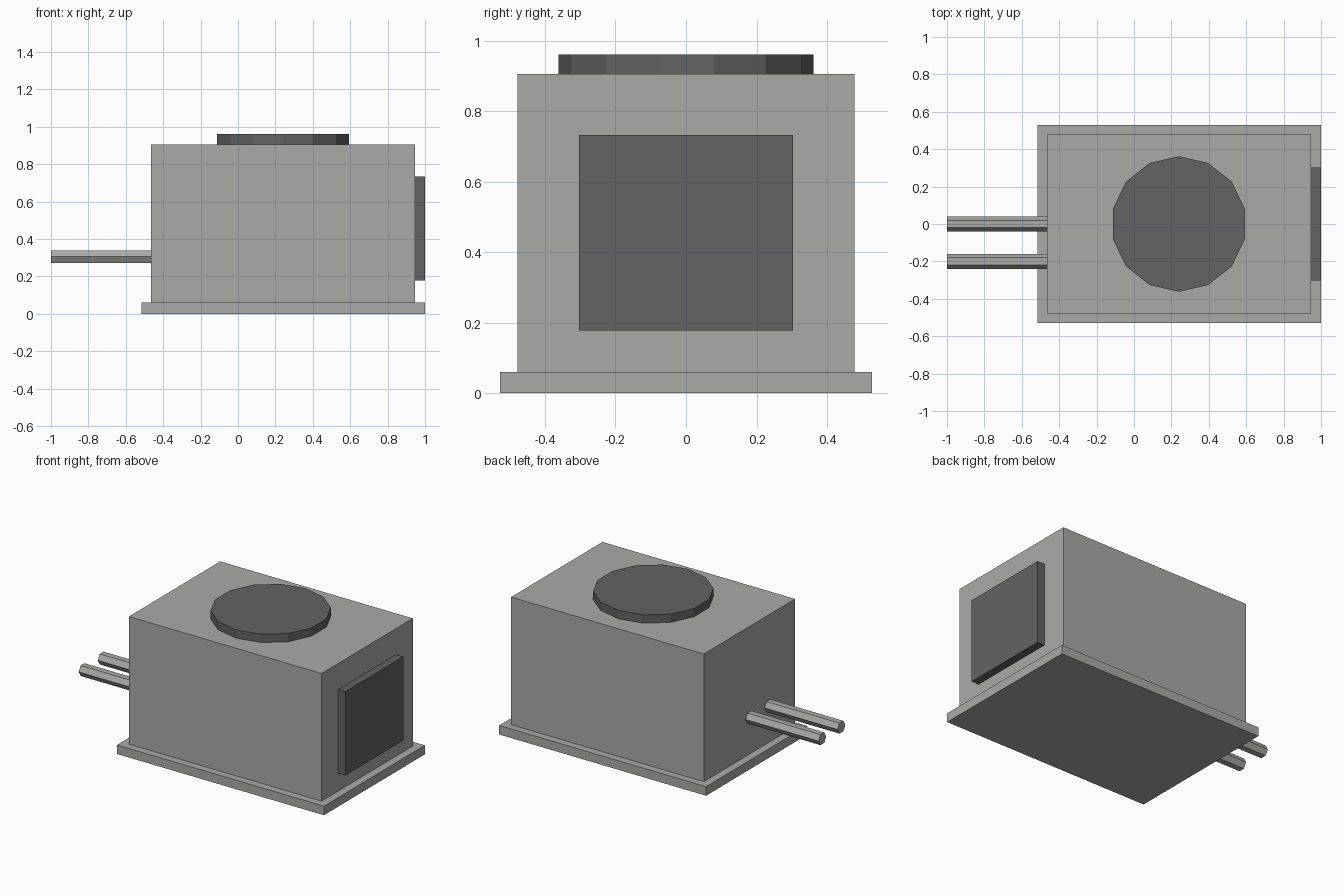
import bpy, math

if "Cube" in bpy.data.objects:
    bpy.data.objects.remove(bpy.data.objects["Cube"])


def material(name, rgb):
    m = bpy.data.materials.new(name)
    m.diffuse_color = (*rgb, 1)
    m.use_nodes = True
    m.node_tree.nodes["Principled BSDF"].inputs["Base Color"].default_value = m.diffuse_color
    return m


light = material("light_grey", (0.40, 0.40, 0.39))
dark = material("dark_grey", (0.125, 0.125, 0.125))


def finish(name, mat):
    ob = bpy.context.object
    ob.name = name
    ob.data.materials.append(mat)
    bpy.ops.object.transform_apply(location=False, rotation=True, scale=True)


def box(name, x, y, z, mat):
    # Box from (min, max) ranges on each axis
    r = (x, y, z)
    bpy.ops.mesh.primitive_cube_add(size=1, location=[(a + b) / 2 for a, b in r])
    bpy.context.object.scale = [b - a for a, b in r]
    finish(name, mat)


def cylinder(name, sides, radius, depth, loc, rot, mat):
    bpy.ops.mesh.primitive_cylinder_add(vertices=sides, radius=radius, depth=depth,
                                        location=loc, rotation=rot)
    finish(name, mat)


# Plinth and housing
box("base_plate", (-0.517, 1.0), (-0.528, 0.528), (0, 0.06), light)
box("housing", (-0.465, 0.947), (-0.478, 0.478), (0.06, 0.906), light)

# Side vent panel and round fan cover on the roof
box("side_panel", (0.947, 1.0), (-0.303, 0.303), (0.178, 0.733), dark)
cylinder("fan_cover", 14, 0.362, 0.055, (0.24, 0, 0.9335), (0, 0, 0), dark)

# Two hexagonal pipes, corners pointing sideways
for i, y in enumerate((0.0, -0.2)):
    cylinder(f"pipe_{i + 1}", 6, 0.04, 0.535, (-0.7325, y, 0.305),
             (0, math.pi / 2, 0), light)
